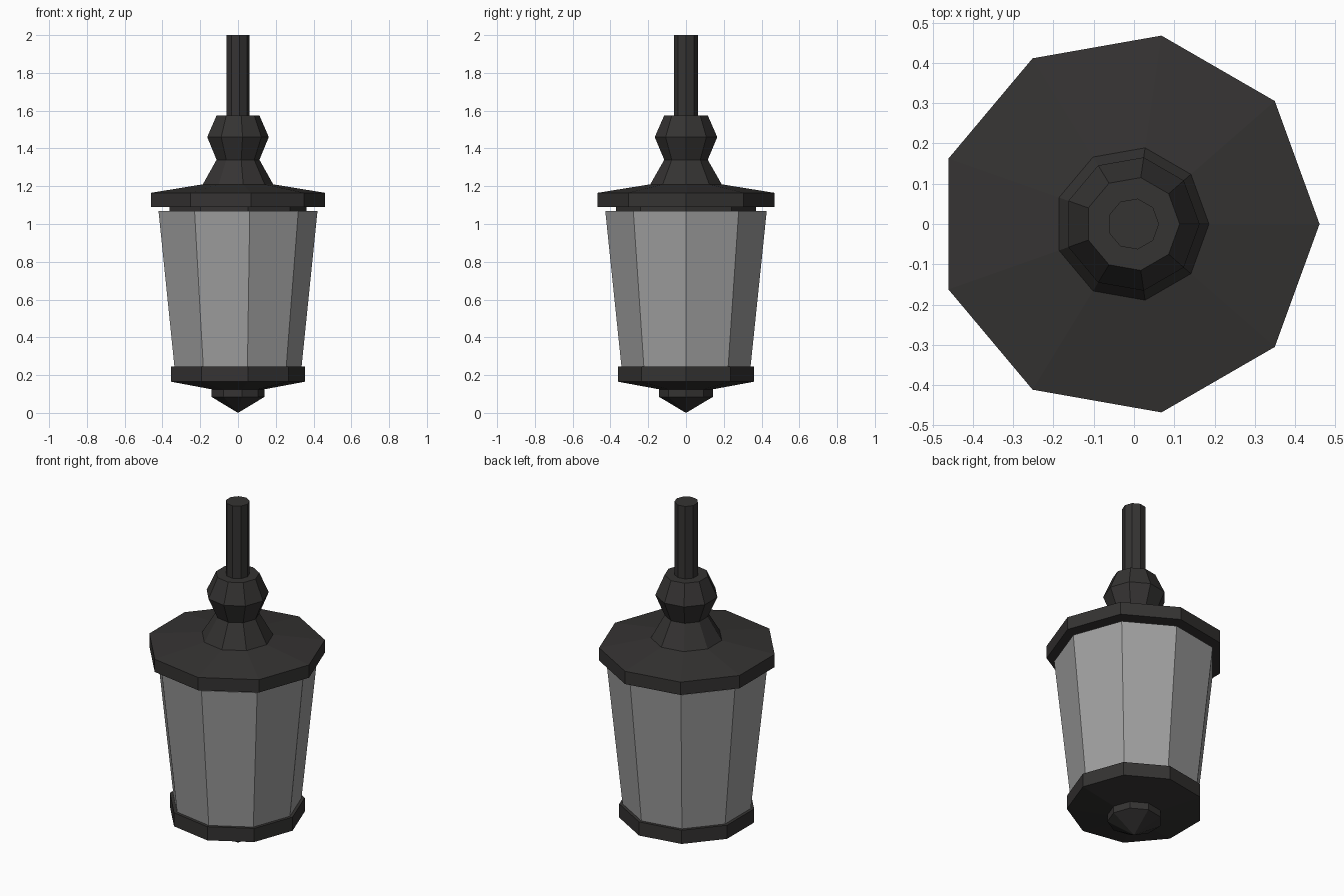
import bpy, bmesh, math

if "Cube" in bpy.data.objects:
    bpy.data.objects.remove(bpy.data.objects["Cube"])

SIDES = 9
# ring offset so that each nine-sided ring is centred by its bounds
SHIFT = (1 - math.cos(math.pi / SIDES)) / 2


def material(name, color):
    m = bpy.data.materials.new(name)
    m.diffuse_color = color
    m.use_nodes = True
    m.node_tree.nodes["Principled BSDF"].inputs["Base Color"].default_value = m.diffuse_color
    return m


metal = material("dark_metal", (0.035, 0.033, 0.032, 1))
glass = material("frosted_glass", (0.35, 0.35, 0.35, 1))


def lathe(name, profile, mat):
    """Flat-sided solid from (radius, z) pairs, bottom to top; radius 0 is a point."""
    bm = bmesh.new()
    rings = []
    for r, z in profile:
        n = SIDES if r else 1
        rings.append([bm.verts.new((r * (math.cos(i * math.tau / SIDES) - SHIFT),
                                    r * math.sin(i * math.tau / SIDES), z))
                      for i in range(n)])
    for a, b in zip(rings, rings[1:]):
        for i in range(SIDES):
            j = (i + 1) % SIDES
            if len(a) == 1:
                bm.faces.new((a[0], b[j], b[i]))
            else:
                bm.faces.new((a[i], a[j], b[j], b[i]))
    for end in (rings[0], rings[-1]):
        if len(end) > 1:
            bm.faces.new(end)
    bmesh.ops.recalc_face_normals(bm, faces=bm.faces)
    me = bpy.data.meshes.new(name)
    bm.to_mesh(me)
    bm.free()
    me.materials.append(mat)
    ob = bpy.data.objects.new(name, me)
    bpy.context.collection.objects.link(ob)
    return ob


# pointed drop under the lantern
lathe("bottom_finial", [(0, 0), (0.145, 0.085), (0.145, 0.125)], metal)
# dish holding the glass
lathe("base_dish", [(0.145, 0.125), (0.365, 0.165), (0.365, 0.245)], metal)
# tapered panes
lathe("glass_panes", [(0.347, 0.245), (0.434, 1.07)], glass)
# collar between glass and roof
lathe("top_collar", [(0.375, 1.07), (0.375, 1.09)], metal)
# overhanging roof
lathe("roof", [(0.475, 1.09), (0.475, 1.165), (0.192, 1.21)], metal)
# waisted neck and bulb
lathe("neck", [(0.192, 1.21), (0.117, 1.34), (0.168, 1.46), (0.117, 1.575)], metal)
# hanging rod
lathe("rod", [(0.064, 1.575), (0.064, 2.0)], metal)
